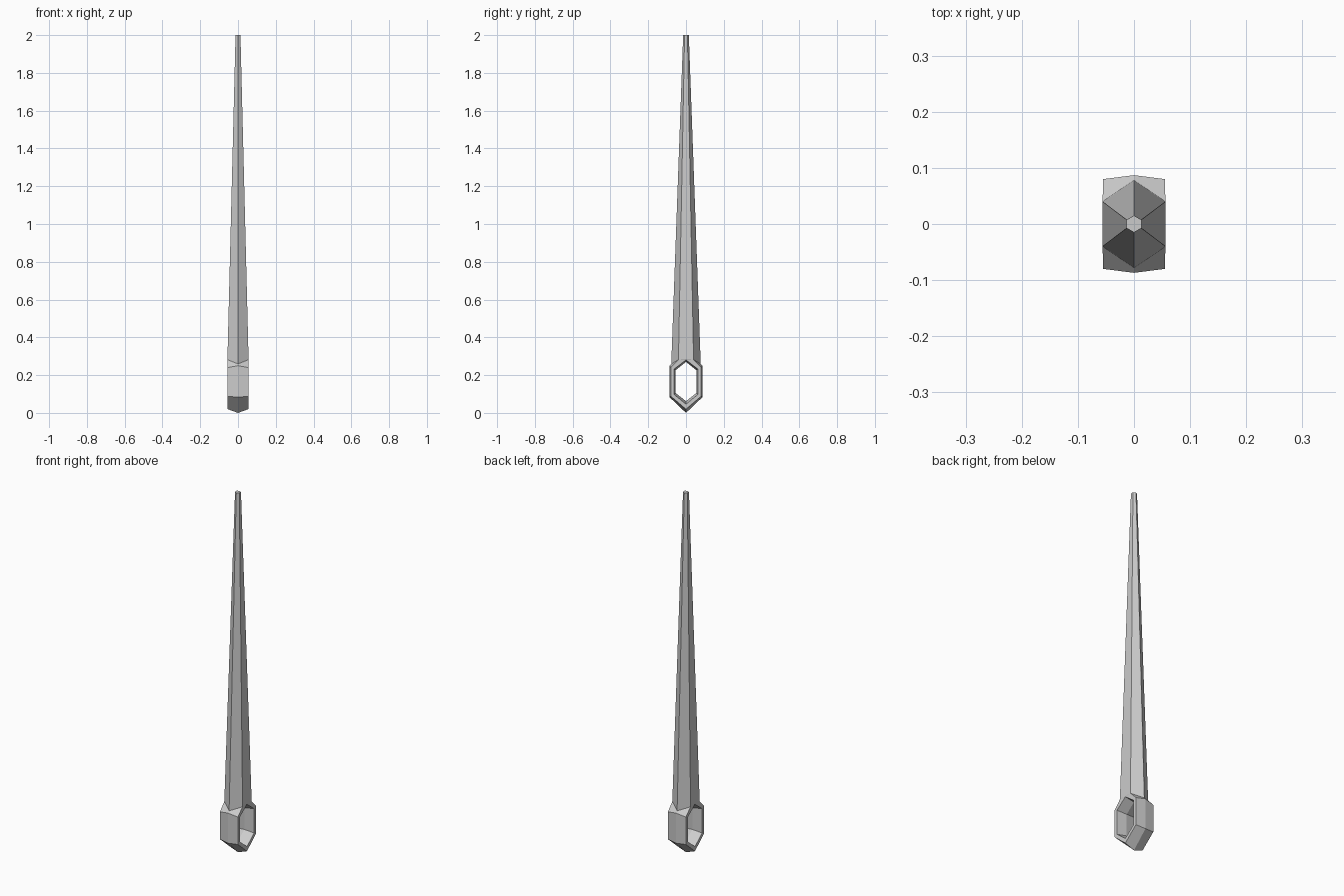
import bpy, bmesh

if "Cube" in bpy.data.objects:
    bpy.data.objects.remove(bpy.data.objects["Cube"])

W = 0.055  # half width across x
bm = bmesh.new()


def section(outer_ridge, outer_edge, inner_edge, inner_ridge, side=1):
    """Six-sided eye cross-section from (y, z) points, symmetric in x."""
    pts = [(0, outer_ridge), (W, outer_edge), (W, inner_edge),
           (0, inner_ridge), (-W, inner_edge), (-W, outer_edge)]
    return [bm.verts.new((x, side * p[0], p[1])) for x, p in pts]


# Eye: five sections running down one side, under and up the other
upper = ((0.087, 0.25), (0.08, 0.24), (0.063, 0.232), (0.055, 0.226))
lower = ((0.087, 0.083), (0.08, 0.088), (0.063, 0.097), (0.055, 0.105))
bottom = ((0, 0), (0, 0.02), (0, 0.046), (0, 0.062))
ring = [section(*upper), section(*lower), section(*bottom),
        section(*lower, side=-1), section(*upper, side=-1)]
for a, b in zip(ring, ring[1:]):
    for i in range(6):
        j = (i + 1) % 6
        bm.faces.new((a[i], a[j], b[j], b[i]))


# Shaft: tapered hexagon growing out of the eye
def hexagon(w, ridge, edge, z_ridge, z_edge):
    pts = [(0, ridge, z_ridge), (w, edge, z_edge), (w, -edge, z_edge),
           (0, -ridge, z_ridge), (-w, -edge, z_edge), (-w, edge, z_edge)]
    return [bm.verts.new(p) for p in pts]


base = hexagon(0.056, 0.078, 0.04, 0.259, 0.282)
tip = hexagon(0.013, 0.015, 0.0075, 2.0, 2.0)
for i in range(6):
    j = (i + 1) % 6
    bm.faces.new((base[i], base[j], tip[j], tip[i]))
bm.faces.new(tip)

# Shoulders and top of the eye opening join the two
R, L = ring[0], ring[-1]
top = {s: bm.verts.new((s * W, 0, 0.28)) for s in (1, -1)}
peak = bm.verts.new((0, 0, 0.27))
for s, o, n, b_r, b_l in ((1, 1, 2, 1, 2), (-1, 5, 4, 5, 4)):
    bm.faces.new((R[0], R[o], base[b_r], base[0]))
    bm.faces.new((L[0], L[o], base[b_l], base[3]))
    bm.faces.new((R[o], R[n], top[s], base[b_r]))
    bm.faces.new((L[o], L[n], top[s], base[b_l]))
    bm.faces.new((base[b_r], base[b_l], top[s]))
    bm.faces.new((R[n], R[3], peak, top[s]))
    bm.faces.new((L[n], L[3], peak, top[s]))

bmesh.ops.recalc_face_normals(bm, faces=bm.faces)
mesh = bpy.data.meshes.new("spike_with_eye")
bm.to_mesh(mesh)
bm.free()
bpy.context.collection.objects.link(bpy.data.objects.new("spike_with_eye", mesh))
